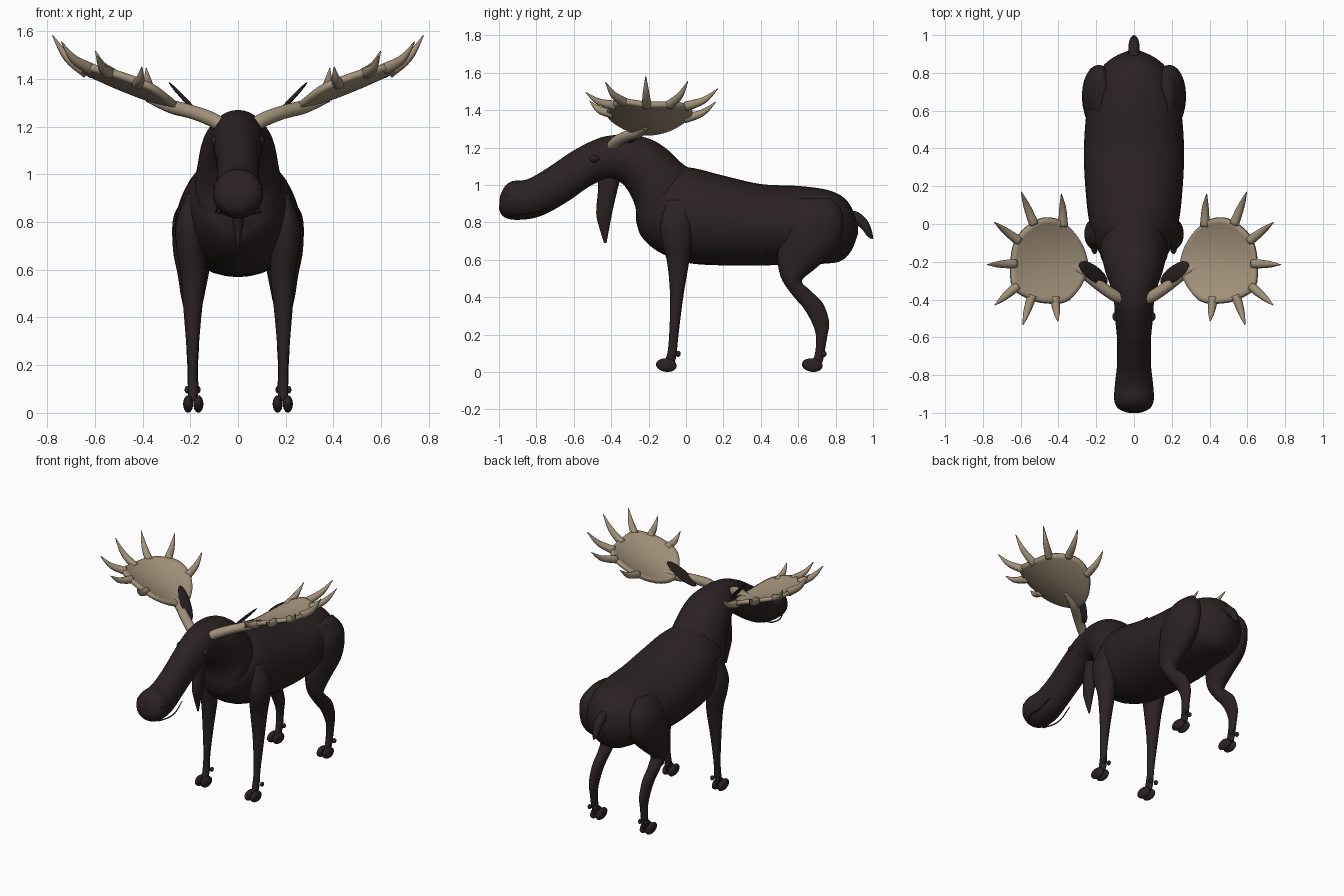
import bpy
import bmesh
from math import sin, cos, pi
from mathutils import Vector, Matrix

if "Cube" in bpy.data.objects:
    bpy.data.objects.remove(bpy.data.objects["Cube"], do_unlink=True)


def material(name, rgb):
    mat = bpy.data.materials.new(name)
    mat.use_nodes = True
    mat.diffuse_color = (*rgb, 1)
    mat.node_tree.nodes["Principled BSDF"].inputs["Base Color"].default_value = (*rgb, 1)
    return mat


FUR = material("dark brown fur", (0.024, 0.016, 0.016))
HORN = material("tan antler", (0.36, 0.285, 0.195))


def finish(name, bm, mat):
    """Turn a bmesh into a smooth shaded object."""
    bmesh.ops.recalc_face_normals(bm, faces=bm.faces)
    for face in bm.faces:
        face.smooth = True
    mesh = bpy.data.meshes.new(name)
    bm.to_mesh(mesh)
    bm.free()
    mesh.materials.append(mat)
    obj = bpy.data.objects.new(name, mesh)
    bpy.context.collection.objects.link(obj)
    return obj


def spline(points, steps, closed=False):
    """Smooth curve through points of any dimension."""
    n = len(points)
    pick = (lambda i: points[i % n]) if closed else (lambda i: points[max(0, min(n - 1, i))])
    result = []
    for i in range(n if closed else n - 1):
        around = list(zip(*(pick(i + k) for k in (-1, 0, 1, 2))))
        for s in range(steps):
            t = s / steps
            result.append([b + t * (c - a) / 2 + t * t * (a - 2.5 * b + 2 * c - d / 2)
                           + t ** 3 * (1.5 * (b - c) + (d - a) / 2) for a, b, c, d in around])
    if not closed:
        result.append(list(points[-1]))
    return result


def skin(bm, loops):
    """Bridge equal closed loops of vertices with quads."""
    for lower, upper in zip(loops, loops[1:]):
        for i in range(len(lower)):
            j = (i + 1) % len(lower)
            bm.faces.new((lower[i], lower[j], upper[j], upper[i]))


def loft(name, sections, mat=FUR, shift=0, side=1, sides=24):
    """Sections: first edge y, z; opposite edge y, z; half width; optional x centre."""
    bm = bmesh.new()
    loops = []
    for section in spline(sections, 5):
        ay, az, by, bz, width = section[:5]
        cx = section[5] if len(section) > 5 else shift
        loop = []
        for k in range(sides):
            t = 2 * pi * k / sides
            f = (1 + cos(t)) / 2
            loop.append(bm.verts.new((side * (cx + width * sin(t)),
                                      by + f * (ay - by), bz + f * (az - bz))))
        loops.append(loop)
    skin(bm, loops)
    bm.faces.new(loops[0])
    bm.faces.new(loops[-1])
    return finish(name, bm, mat)


def ellipsoid(name, centre, radii, side=1, rotation=None, mat=FUR):
    bm = bmesh.new()
    place = Matrix.Scale(side, 4, (1, 0, 0)) @ Matrix.Translation(centre)
    if rotation:
        place = place @ rotation
    bmesh.ops.create_uvsphere(bm, u_segments=16, v_segments=10, radius=1,
                              matrix=place @ Matrix.Diagonal((*radii, 1)))
    return finish(name, bm, mat)


def tube(name, points, side=1, mat=HORN, sides=12):
    """Round sweep through x, y, z, radius points."""
    path = spline(points, 5)
    bm = bmesh.new()
    loops = []
    for i, (x, y, z, radius) in enumerate(path):
        ahead, behind = path[min(i + 1, len(path) - 1)], path[max(i - 1, 0)]
        tangent = Vector(ahead[:3]) - Vector(behind[:3])
        across = tangent.cross(Vector((0, 0, 1))).normalized()
        up = across.cross(tangent).normalized()
        loop = []
        for k in range(sides):
            t = 2 * pi * k / sides
            p = Vector((x, y, z)) + radius * (cos(t) * across + sin(t) * up)
            loop.append(bm.verts.new((side * p.x, p.y, p.z)))
        loops.append(loop)
    skin(bm, loops)
    bm.faces.new(loops[0])
    bm.faces.new(loops[-1])
    return finish(name, bm, mat)


# Torso
loft("torso", [
    (-.26, .84, -.26, .78, .03), (-.24, .95, -.235, .72, .12), (-.15, 1.06, -.15, .645, .185),
    (0, 1.095, 0, .585, .235), (.2, 1.05, .2, .57, .258), (.4, 1.005, .4, .57, .265),
    (.6, .995, .6, .575, .25), (.75, .975, .75, .58, .215), (.84, .935, .83, .595, .165),
    (.89, .87, .885, .65, .1), (.92, .78, .92, .74, .025)], sides=32)

# Neck, head and muzzle in one sweep
loft("neck_and_head", [
    (.12, 1.06, -.10, .66, .14), (0, 1.1, -.25, .76, .18), (-.1, 1.19, -.27, .88, .168),
    (-.19, 1.245, -.31, .97, .152), (-.3, 1.268, -.36, 1.02, .125), (-.4, 1.265, -.43, 1.03, .106),
    (-.48, 1.245, -.52, .99, .1), (-.6, 1.185, -.62, .92, .09), (-.75, 1.085, -.74, .85, .09),
    (-.85, 1.03, -.83, .82, .1), (-.93, 1.02, -.93, .815, .105), (-.97, .99, -.98, .835, .085),
    (-.995, .94, -1, .87, .04)], sides=32)

# Hanging throat flap and tail
loft("throat_flap", [
    (-.34, 1.07, -.47, 1.08, .03), (-.365, .98, -.47, .98, .036), (-.395, .85, -.48, .85, .03),
    (-.41, .77, -.463, .77, .018), (-.425, .69, -.438, .69, .004)])
loft("tail", [
    (.85, .87, .85, .79, .025), (.92, .855, .9, .79, .03), (.97, .81, .94, .765, .028),
    (.995, .75, .965, .73, .02), (1, .71, .985, .715, .006)])

FRONT_LEG = [
    (-.1, .92, .02, .92, .03, .185), (-.135, .8, .03, .8, .056, .203), (-.13, .7, .03, .7, .06, .2),
    (-.1, .58, .015, .58, .052, .188), (-.085, .4, -.015, .4, .036, .19),
    (-.09, .2, -.04, .2, .02, .19), (-.1, .1, -.05, .1, .022, .188), (-.12, .05, -.06, .05, .018, .188)]
HIND_LEG = [
    (.58, .93, .78, .93, .03, .17), (.53, .82, .84, .84, .083, .185), (.5, .7, .82, .68, .085, .188),
    (.49, .6, .7, .56, .065, .188), (.51, .5, .62, .49, .05, .19), (.57, .41, .66, .44, .036, .19),
    (.63, .34, .73, .37, .03, .19), (.675, .26, .765, .27, .026, .19), (.695, .19, .755, .19, .022, .19),
    (.69, .1, .74, .1, .022, .188), (.67, .05, .73, .05, .018, .188)]

# Antler palm outline and tine tips, seen from above
PALM = [(.25, -.26), (.27, -.12), (.36, 0), (.47, .03), (.57, -.02), (.63, -.1),
        (.65, -.21), (.64, -.33), (.57, -.385), (.47, -.415), (.34, -.4)]
TINES = [((.375, -.01), (.385, .16, 1.445)), ((.53, 0), (.597, .17, 1.515)),
         ((.61, -.09), (.74, .01, 1.555)), ((.63, -.21), (.777, -.215, 1.582)),
         ((.62, -.33), (.737, -.43, 1.55)), ((.54, -.38), (.588, -.535, 1.495)),
         ((.42, -.39), (.403, -.515, 1.45))]


def palm_height(x, y):
    d = x - .26
    return 1.28 + .3 * d + .25 * d * d + .055 * ((y + .19) / .22) ** 2


def antler_palm(name, side):
    bm = bmesh.new()
    outline = spline(PALM, 4, closed=True)
    loops = []
    for scale in (.1, .4, .7, .9, 1):
        loop = []
        for px, py in outline:
            x, y = .45 + scale * (px - .45), -.19 + scale * (py + .19)
            loop.append(bm.verts.new((side * x, y, palm_height(x, y))))
        loops.append(loop)
    skin(bm, loops)
    bm.faces.new(loops[0])
    obj = finish(name, bm, HORN)
    thick = obj.modifiers.new("thickness", "SOLIDIFY")
    thick.thickness = .026
    thick.offset = 0


for side, label in ((1, "left"), (-1, "right")):
    # Legs, cloven hooves and dewclaws
    for part, sections, foot in (("front", FRONT_LEG, -.105), ("hind", HIND_LEG, .675)):
        loft(f"{label}_{part}_leg", sections, side=side)
        for toe, x in (("inner", .166), ("outer", .209)):
            ellipsoid(f"{label}_{part}_{toe}_hoof", (x, foot, .037), (.021, .056, .036), side,
                      Matrix.Rotation(-.12, 4, "X"))
            ellipsoid(f"{label}_{part}_{toe}_dewclaw", (x + .003, foot + .063, .097),
                      (.012, .014, .016), side)

    # Face details
    ellipsoid(f"{label}_eye", (.094, -.49, 1.14), (.02, .026, .02), side)
    ellipsoid(f"{label}_nostril", (.08, -.94, .945), (.02, .028, .012), side)
    tube(f"{label}_lip_line", [(.06, -.95, .835, .004), (.093, -.88, .842, .004),
                               (.09, -.8, .85, .004), (.082, -.72, .89, .003)], side, FUR, 6)

    # Thin leaf shaped ear
    along = Vector((.075, .05, .08)).normalized()
    normal = Vector((-.73, 0, .684))
    turn = Matrix((along, normal.cross(along), normal)).transposed().to_4x4()
    ellipsoid(f"{label}_ear", (.215, -.26, 1.305), (.122, .043, .009), side, turn)

    # Antler beam, palm and tines
    tube(f"{label}_antler_beam", [(.06, -.4, 1.2, .03), (.11, -.375, 1.23, .031),
                                  (.19, -.32, 1.26, .029), (.28, -.25, 1.283, .028),
                                  (.38, -.21, 1.314, .012)], side)
    antler_palm(f"{label}_antler_palm", side)
    for number, (base, tip) in enumerate(TINES):
        root = Vector((*base, palm_height(*base)))
        end = Vector(tip)
        middle = root.lerp(end, .5) + .012 * Vector((end.x - .45, end.y + .19, 0)).normalized()
        middle.z -= .014
        tube(f"{label}_antler_tine_{number + 1}",
             [(*root, .026), (*middle, .018), (*end, .002)], side)
